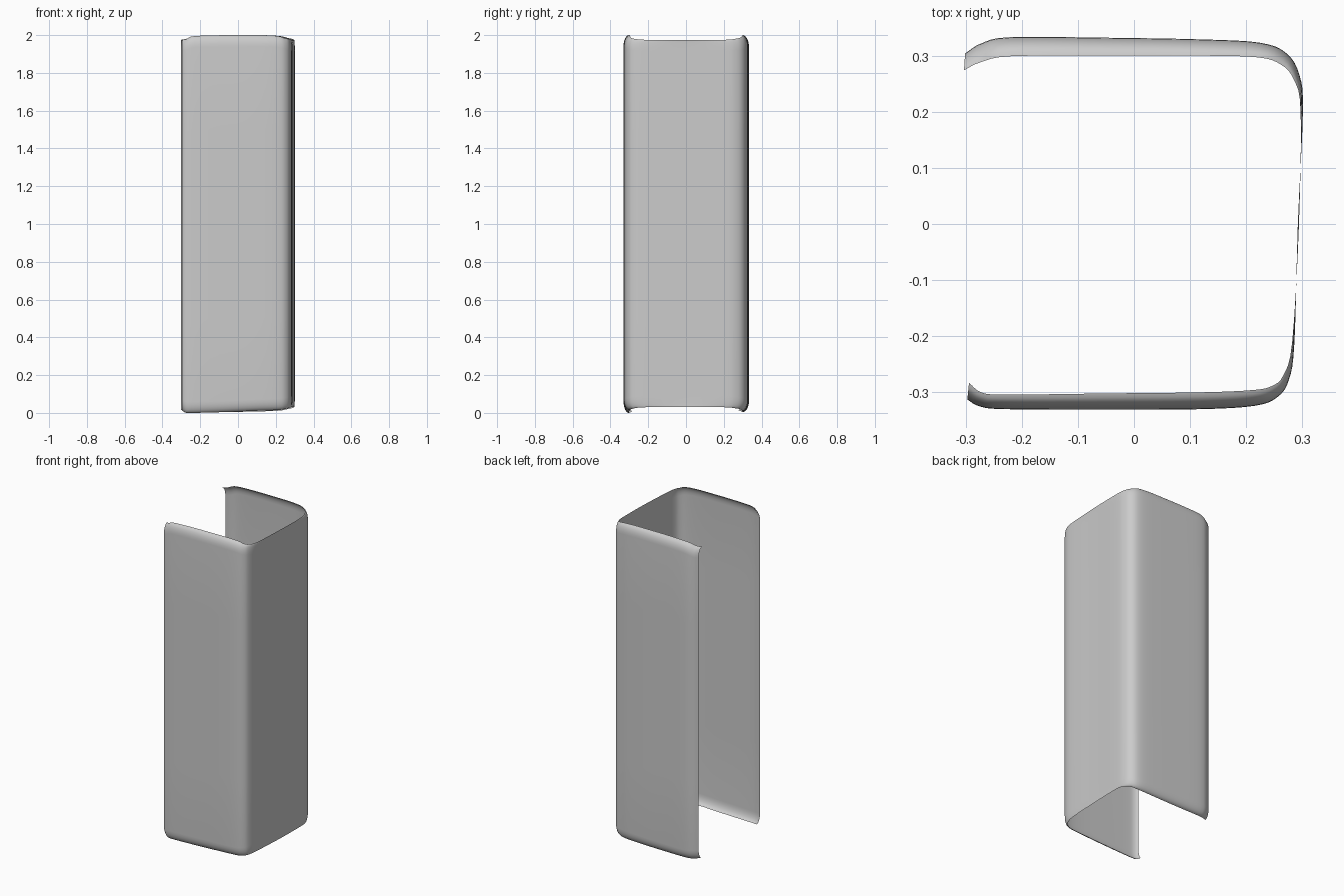
import bpy, bmesh, math
from mathutils import Vector

# Plan of the U-shaped wall: x, y, inward curl at the ends (dx, dy), bottom z, top z
PLAN = [
    (-0.297, -0.313, 0.003, 0.030, 0.01, 1.975),
    (-0.275, -0.325, 0.003, 0.025, 0.00, 1.98),
    (-0.23, -0.330, 0.0, 0.026, 0.00, 1.995),
    (-0.05, -0.331, 0.0, 0.029, 0.005, 2.00),
    (0.12, -0.330, 0.0, 0.030, 0.012, 2.00),
    (0.215, -0.324, -0.004, 0.028, 0.015, 1.995),
    (0.255, -0.309, -0.010, 0.020, 0.02, 1.985),
    (0.276, -0.278, -0.010, 0.008, 0.025, 1.98),
    (0.286, -0.21, -0.004, 0.0, 0.03, 1.975),
    (0.292, 0.0, 0.002, 0.0, 0.03, 1.975),
    (0.301, 0.20, -0.004, 0.0, 0.03, 1.975),
    (0.295, 0.265, -0.010, -0.008, 0.025, 1.98),
    (0.272, 0.304, -0.010, -0.020, 0.02, 1.985),
    (0.225, 0.323, -0.004, -0.026, 0.012, 1.995),
    (0.12, 0.329, 0.0, -0.029, 0.008, 2.00),
    (-0.05, 0.332, 0.0, -0.032, 0.005, 2.00),
    (-0.22, 0.333, 0.0, -0.034, 0.005, 1.995),
    (-0.272, 0.322, -0.002, -0.034, 0.01, 1.98),
    (-0.301, 0.304, -0.002, -0.030, 0.015, 1.975),
]


def smooth_path(points, steps):
    """Catmull-Rom curve through points of any dimension."""
    pts = [Vector(p) for p in points]
    pts = [pts[0] * 2 - pts[1]] + pts + [pts[-1] * 2 - pts[-2]]
    out = []
    for a, b, c, d in zip(pts, pts[1:], pts[2:], pts[3:]):
        for i in range(steps):
            t = i / steps
            out.append(0.5 * (2 * b + (c - a) * t + (2 * a - 5 * b + 4 * c - d) * t * t
                              + (3 * b - a - 3 * c + d) * t ** 3))
    out.append(pts[-2])
    return out


# Height rows: rounded curl at both ends, straight in between
CURL, N = 0.06, 6
arc = [(CURL * (1 - math.cos(a)), 1 - math.sin(a))
       for a in (math.pi / 2 * i / N for i in range(N + 1))]
rows = [(0, h, c) for h, c in arc]
rows += [(0.25, 0, 0), (0.5, 0, 0), (0.75, 0, 0)]
rows += [(1, -h, c) for h, c in reversed(arc)]

bm = bmesh.new()
grid = []
for x, y, dx, dy, z0, z1 in smooth_path(PLAN, 4):
    z0 = max(z0, 0.0)
    z1 = min(z1, 2.0)
    grid.append([bm.verts.new((x + dx * c, y + dy * c, z0 + (z1 - z0) * t + h))
                 for t, h, c in rows])
for a, b in zip(grid, grid[1:]):
    for i in range(len(rows) - 1):
        bm.faces.new((a[i], b[i], b[i + 1], a[i + 1]))

# Open three-sided casing
mesh = bpy.data.meshes.new("casing_shell")
bm.to_mesh(mesh)
bm.free()
mesh.polygons.foreach_set("use_smooth", [True] * len(mesh.polygons))
casing = bpy.data.objects.new("casing_shell", mesh)
bpy.context.collection.objects.link(casing)
